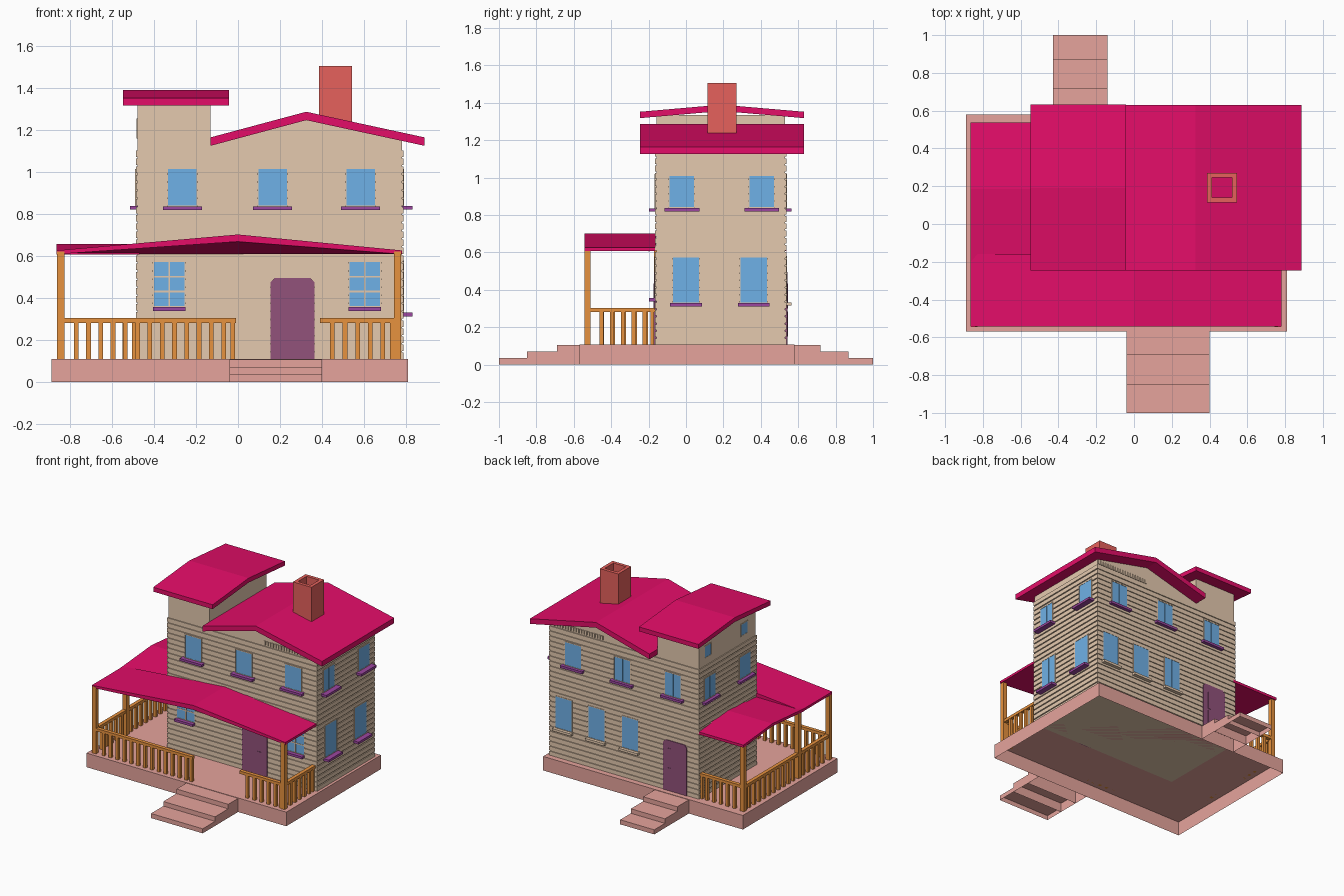
import bpy, bmesh

if "Cube" in bpy.data.objects:
    bpy.data.objects.remove(bpy.data.objects["Cube"])

# ---------- colours ----------
def mat(name, r, g, b):
    m = bpy.data.materials.new(name)
    lin = [((c / 255 + 0.055) / 1.055) ** 2.4 for c in (r, g, b)]
    m.diffuse_color = (*lin, 1)
    m.use_nodes = True
    m.node_tree.nodes["Principled BSDF"].inputs["Base Color"].default_value = m.diffuse_color
    return m

STONE = mat("pink stone", 230, 164, 156)
TAN = mat("tan siding", 229, 202, 175)
ROOF = mat("magenta roof", 227, 13, 104)
WOOD = mat("orange wood", 233, 147, 63)
GLASS = mat("blue glass", 113, 180, 235)
SILL = mat("purple sill", 156, 70, 160)
DOOR = mat("plum door", 146, 82, 123)
BRICK = mat("red brick", 230, 97, 92)


# ---------- helpers ----------
def finish(name, bm, material, open_bottom=False):
    bmesh.ops.recalc_face_normals(bm, faces=bm.faces)
    if open_bottom:
        bmesh.ops.delete(bm, geom=[f for f in bm.faces if f.normal.z < -0.9], context="FACES")
    me = bpy.data.meshes.new(name)
    bm.to_mesh(me)
    bm.free()
    me.materials.append(material)
    ob = bpy.data.objects.new(name, me)
    bpy.context.collection.objects.link(ob)
    return ob


def boxes(name, material, items, open_bottom=False):
    """One object from boxes given as (x0, x1, y0, y1, z0, z1)."""
    bm = bmesh.new()
    for x0, x1, y0, y1, z0, z1 in items:
        vs = bmesh.ops.create_cube(bm, size=1)["verts"]
        for v in vs:
            v.co = ((x0 + x1) / 2 + v.co.x * (x1 - x0),
                    (y0 + y1) / 2 + v.co.y * (y1 - y0),
                    (z0 + z1) / 2 + v.co.z * (z1 - z0))
    return finish(name, bm, material, open_bottom)


def loft(name, material, axis, a, prof_a, b, prof_b=None):
    """Solid between two (u, z) profiles at positions a and b on the axis."""
    bm = bmesh.new()
    place = (lambda p, t: (p[0], t, p[1])) if axis == "y" else (lambda p, t: (t, p[0], p[1]))
    ra = [bm.verts.new(place(p, a)) for p in prof_a]
    rb = [bm.verts.new(place(p, b)) for p in (prof_b or prof_a)]
    n = len(ra)
    for i in range(n):
        bm.faces.new((ra[i], ra[(i + 1) % n], rb[(i + 1) % n], rb[i]))
    bm.faces.new(ra)
    bm.faces.new(rb[::-1])
    return finish(name, bm, material)


def roof_profile(u0, um, u1, eave, ridge, thick):
    return [(u0, eave), (um, ridge), (u1, eave),
            (u1, eave - thick), (um, ridge - thick), (u0, eave - thick)]


# ---------- base and steps, hollow underneath ----------
FLOOR = 0.108
boxes("base", STONE, [(-0.89, 0.81, -0.57, 0.58, 0, FLOOR)], True)
boxes("front_steps", STONE, [(-0.04, 0.40, -1.0, -0.85, 0, 0.035),
                             (-0.04, 0.40, -0.85, -0.69, 0, 0.07),
                             (-0.04, 0.40, -0.69, -0.57, 0, 0.105)], True)
boxes("back_steps", STONE, [(-0.43, -0.14, 0.87, 1.0, 0, 0.035),
                            (-0.43, -0.14, 0.72, 0.87, 0, 0.07),
                            (-0.43, -0.14, 0.58, 0.72, 0, 0.105)], True)

# ---------- walls ----------
X0, X1, Y0, Y1 = -0.48, 0.782, -0.158, 0.53
loft("house_body", TAN, "y", Y0,
     [(-0.13, FLOOR), (X1, FLOOR), (X1, 1.16), (0.32, 1.26), (-0.13, 1.145)], Y1)
boxes("tower_body", TAN, [(X0, -0.13, Y0, Y1, FLOOR, 1.335)])

# horizontal siding courses wrap the whole house
E = 0.007
N = 26
pitch = (1.11 - FLOOR) / N
boxes("siding", TAN, [(X0 - E, X1 + E, Y0 - E, Y1 + E,
                       FLOOR + i * pitch, FLOOR + (i + 0.8) * pitch) for i in range(N)])
# short vertical boards below the gables
boxes("gable_battens", TAN, [(x, x + 0.014, Y0 - E, Y1 + E, 1.112, 1.143)
                             for x in (0.333 + 0.0227 * i for i in range(20))])

# ---------- roofs ----------
loft("main_roof", ROOF, "y", -0.247, roof_profile(-0.13, 0.325, 0.888, 1.165, 1.287, 0.04), 0.63)
loft("tower_roof", ROOF, "x", -0.548, roof_profile(-0.247, 0.19, 0.632, 1.352, 1.39, 0.034), -0.043)
top = [(-0.865, 0.626), (0, 0.702), (0.782, 0.626)]
loft("front_porch_roof", ROOF, "y", -0.542, top + [(0.782, 0.608), (0, 0.668), (-0.865, 0.608)],
     -0.16, top + [(0.782, 0.608), (0, 0.608), (-0.865, 0.608)])
loft("side_porch_roof", ROOF, "x", -0.865, roof_profile(-0.2, 0.185, 0.537, 0.626, 0.657, 0.02), -0.47)

# ---------- chimney, an open tube ----------
cx0, cx1, cy0, cy1, t = 0.387, 0.544, 0.115, 0.27, 0.025
boxes("chimney", BRICK, [(cx0, cx1, cy0, cy0 + t, 1.2, 1.505), (cx0, cx1, cy1 - t, cy1, 1.2, 1.505),
                         (cx0, cx0 + t, cy0 + t, cy1 - t, 1.2, 1.505),
                         (cx1 - t, cx1, cy0 + t, cy1 - t, 1.2, 1.505)])

# ---------- porch posts and railings ----------
PX, PXR, PY, PB = -0.845, 0.76, -0.527, 0.51
boxes("porch_posts", WOOD, [(x - 0.017, x + 0.017, y - 0.017, y + 0.017, FLOOR, 0.62)
                            for x, y in ((PX, PY), (PXR, PY), (PX, -0.155), (PX, PB))])


def railing(name, axis, c, u0, u1):
    def bar(a, b, w, z0, z1):
        return (a, b, c - w, c + w, z0, z1) if axis == "x" else (c - w, c + w, a, b, z0, z1)
    n = round((u1 - u0) / 0.058)
    s = (u1 - u0) / n
    items = [bar(u0, u1, 0.014, 0.281, 0.303)]
    items += [bar(u0 + i * s - 0.011, u0 + i * s + 0.011, 0.011, FLOOR, 0.29) for i in range(1, n)]
    items += [bar(u1 - 0.025, u1 - 0.005, 0.011, FLOOR, 0.29)]
    boxes(name, WOOD, items)


railing("front_left_railing", "x", PY, -0.83, -0.01)
railing("front_right_railing", "x", PY, 0.39, 0.75)
railing("right_railing", "y", PXR, -0.51, -0.165)
railing("left_railing", "y", PX, -0.51, 0.5)
railing("back_railing", "x", PB, -0.83, -0.48)


# ---------- windows and doors ----------
def on_wall(side, u0, u1, o0, o1, z0, z1):
    """Box on a wall: u runs along it, o points outward from the siding."""
    if side == "front":
        return (u0, u1, Y0 - E - o1, Y0 - E - o0, z0, z1)
    if side == "back":
        return (u0, u1, Y1 + E + o0, Y1 + E + o1, z0, z1)
    if side == "right":
        return (X1 + E + o0, X1 + E + o1, u0, u1, z0, z1)
    return (X0 - E - o1, X0 - E - o0, u0, u1, z0, z1)


SILL_OUT = {"front": 0.032, "back": 0.026, "right": 0.043, "left": 0.027}


def window(name, side, u, w, z0, z1, rows=1, sill=SILL, sill_w=0.093, out=0.003):
    a, b, f = u - w / 2, u + w / 2, 0.006
    boxes(name + "_glass", GLASS, [on_wall(side, a, b, -0.015, out - 0.002, z0, z1)])
    bars = [(a - f, a, z0 - f, z1 + f), (b, b + f, z0 - f, z1 + f),
            (a, b, z0 - f, z0), (a, b, z1, z1 + f)]
    mid = [(u - 0.004, u + 0.004, z0, z1)]
    if rows > 1:
        bars += mid
        bars += [(a, b, z0 + (z1 - z0) * k / rows - 0.004, z0 + (z1 - z0) * k / rows + 0.004)
                 for k in range(1, rows)]
    else:
        boxes(name + "_divider", GLASS, [on_wall(side, *m[:2], -0.015, out, *m[2:]) for m in mid])
    boxes(name + "_frame", TAN, [on_wall(side, p, q, -0.015, out, r, s) for p, q, r, s in bars])
    if sill:
        boxes(name + "_sill", sill, [on_wall(side, u - sill_w, u + sill_w, -0.01, SILL_OUT[side],
                                             z0 - 0.022, z0 - 0.004)])


for side in ("front", "back"):
    for i, u in enumerate((-0.265, 0.165, 0.585)):
        window(f"{side}_upper_window_{i}", side, u, 0.135, 0.84, 1.014)
for i, u in enumerate((-0.328, 0.604)):
    window(f"front_lower_window_{i}", "front", u, 0.147, 0.36, 0.572, rows=3, sill_w=0.078)
for i, u in enumerate((0.10, 0.385, 0.665)):
    window(f"back_lower_window_{i}", "back", u, 0.135, 0.337, 0.575, sill=TAN, sill_w=0.08)
for side in ("right", "left"):
    for i, u in enumerate((-0.022, 0.405)):
        window(f"{side}_upper_window_{i}", side, u, 0.13, 0.842, 1.008)
for i, u in enumerate((0.0, 0.362)):
    window(f"right_lower_window_{i}", "right", u, 0.14, 0.333, 0.573, sill_w=0.085)
for i, u in enumerate((-0.02, 0.42)):
    window(f"attic_window_{i}", "left", u, 0.075, 1.165, 1.25, sill=None, out=-0.003)


def door(name, side, u, w):
    a, b, z1, c = u - w / 2, u + w / 2, 0.495, 0.02
    face = Y0 - E if side == "front" else Y1 + E
    d = -0.005 if side == "front" else 0.005
    loft(name, DOOR, "y", face - 2 * d, [(a, FLOOR), (b, FLOOR), (b, z1 - c), (b - c, z1),
                                         (a + c, z1), (a, z1 - c)], face + d)
    # raised panels
    boxes(name + "_panels", DOOR, [on_wall(side, u + 0.028, u + 0.055, 0, 0.008, z, z + 0.135)
                                   for z in (0.15, 0.3)])


door("front_door", "front", 0.26, 0.21)
door("back_door", "back", -0.285, 0.20)
